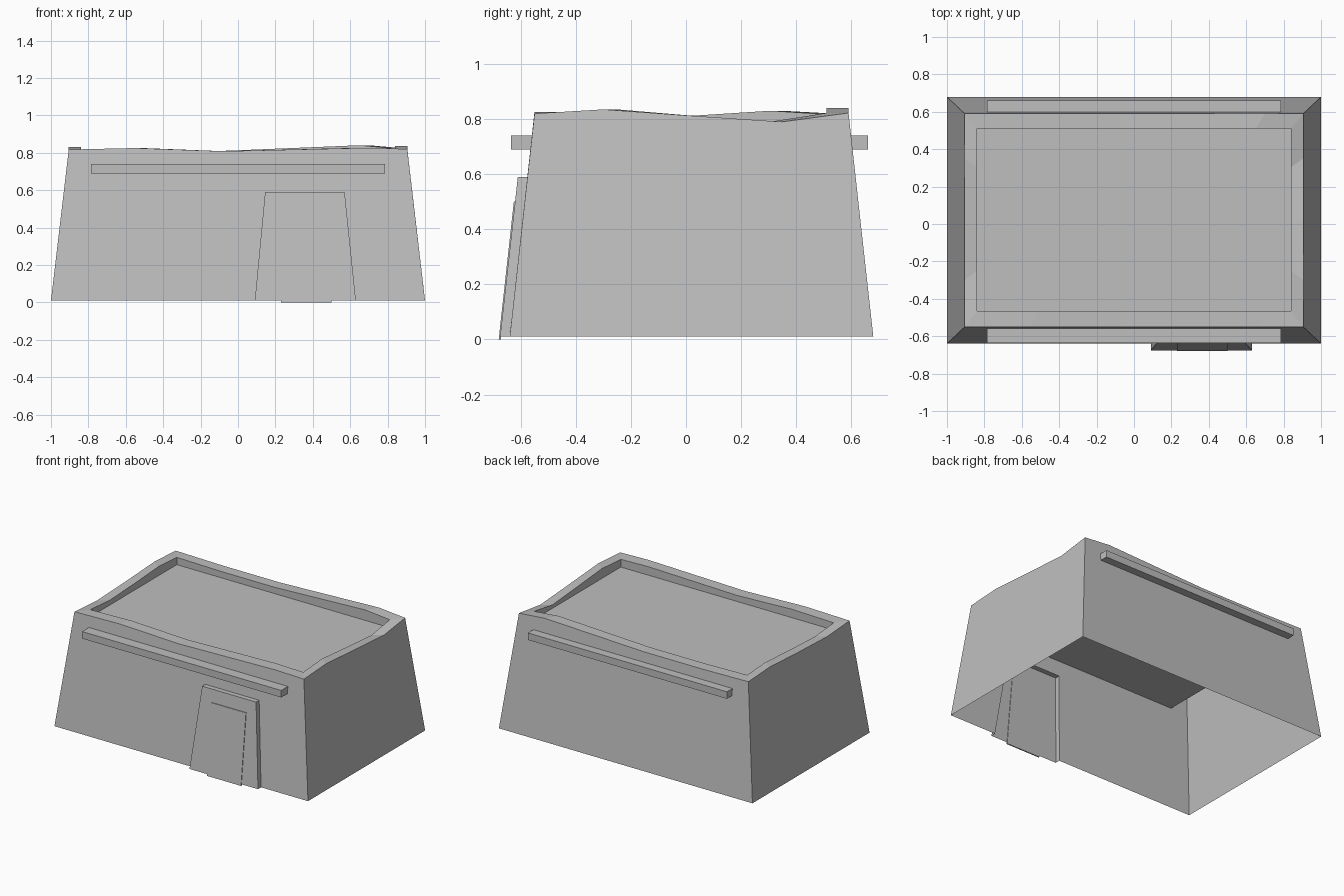
import bpy
import bmesh
from mathutils import Vector

cube = bpy.data.objects.get("Cube")
if cube:
    bpy.data.objects.remove(cube, do_unlink=True)

# One plain grey for the whole building
grey = bpy.data.materials.new("plain_grey")
grey.use_nodes = True
colour = (0.52, 0.52, 0.52, 1)
grey.diffuse_color = colour
grey.node_tree.nodes["Principled BSDF"].inputs["Base Color"].default_value = colour


def finish(bm, name):
    bmesh.ops.recalc_face_normals(bm, faces=bm.faces)
    mesh = bpy.data.meshes.new(name)
    bm.to_mesh(mesh)
    bm.free()
    mesh.materials.append(grey)
    obj = bpy.data.objects.new(name, mesh)
    bpy.context.collection.objects.link(obj)
    return obj


def ring(bm, points):
    return [bm.verts.new(p) for p in points]


def bridge(bm, a, b):
    for i in range(len(a)):
        j = (i + 1) % len(a)
        bm.faces.new((a[i], a[j], b[j], b[i]))


def box(name, low, high):
    bm = bmesh.new()
    bmesh.ops.create_cube(bm, size=1)
    for v in bm.verts:
        v.co = Vector(low[k] + (v.co[k] + 0.5) * (high[k] - low[k]) for k in range(3))
    return finish(bm, name)


GROUND, FRONT, BACK = 0.01, -0.64, 0.68
RX, RFRONT, RBACK = 0.905, -0.55, 0.59


def wall_y(z):
    """Depth of the sloping front wall at a height."""
    return FRONT + (RFRONT - FRONT) * (z - GROUND) / 0.81


# Uneven parapet line, each side starting at its first corner
front = [(x, RFRONT, z) for x, z in ((-RX, .817), (-.55, .825), (-.08, .808), (.68, .826))]
left = [(RX, y, z) for y, z in ((RFRONT, .82), (-.3, .835), (.02, .812), (.35, .79))]
back = [(x, RBACK, z) for x, z in ((RX, .822), (.7, .84), (-.08, .81), (-.53, .81))]
right = [(-RX, y, z) for y, z in ((RBACK, .817), (.35, .83), (.02, .812), (-.3, .8))]
outer = front + left + back + right


def inset(p):
    return (p[0] * 0.84 / RX, -0.465 + (p[1] - RFRONT) * 0.975 / (RBACK - RFRONT), p[2])


# Sloping walls, parapet and sunken roof, open underneath
bm = bmesh.new()
top = ring(bm, outer)
inner = ring(bm, [inset(p) for p in outer])
roof = ring(bm, [(*inset(p)[:2], 0.765) for p in outer])
bridge(bm, top, inner)
bridge(bm, inner, roof)
bm.faces.new(roof)
base = ring(bm, [(-1, FRONT, GROUND), (1, FRONT, GROUND), (1, BACK, GROUND), (-1, BACK, GROUND)])

# Projecting doorway, open to the inside
opening = [(x, wall_y(z), z) for x, z in ((.09, GROUND), (.145, .59), (.57, .59), (.63, GROUND))]
door_back = ring(bm, opening)
door_front = ring(bm, [(x, y - 0.035, z) for x, y, z in opening])
for i in range(3):
    bm.faces.new((door_back[i], door_back[i + 1], door_front[i + 1], door_front[i]))
bm.faces.new(door_front)

for side in range(4):
    edge = [top[(side * 4 + k) % 16] for k in range(5)]
    a, b = base[side], base[(side + 1) % 4]
    if side:
        bm.faces.new([a, b] + edge[::-1])
    else:
        # Front wall runs around the doorway
        bm.faces.new([a, door_back[0], door_back[1]] + edge[2::-1])
        bm.faces.new([door_back[1], door_back[2], edge[3], edge[2]])
        bm.faces.new([door_back[2], door_back[3], b, edge[4], edge[3]])
finish(bm, "building_shell")

# Slab through the building, showing as a ledge front and back
box("ledge_slab", (-.785, -.635, .69), (.785, .66, .74))

# Thin door leaf lying on the doorway
leaf = box("door_leaf", (.23, -.68, 0), (.5, -.672, .5))
for v in leaf.data.vertices:
    v.co.y += v.co.z * 0.11
